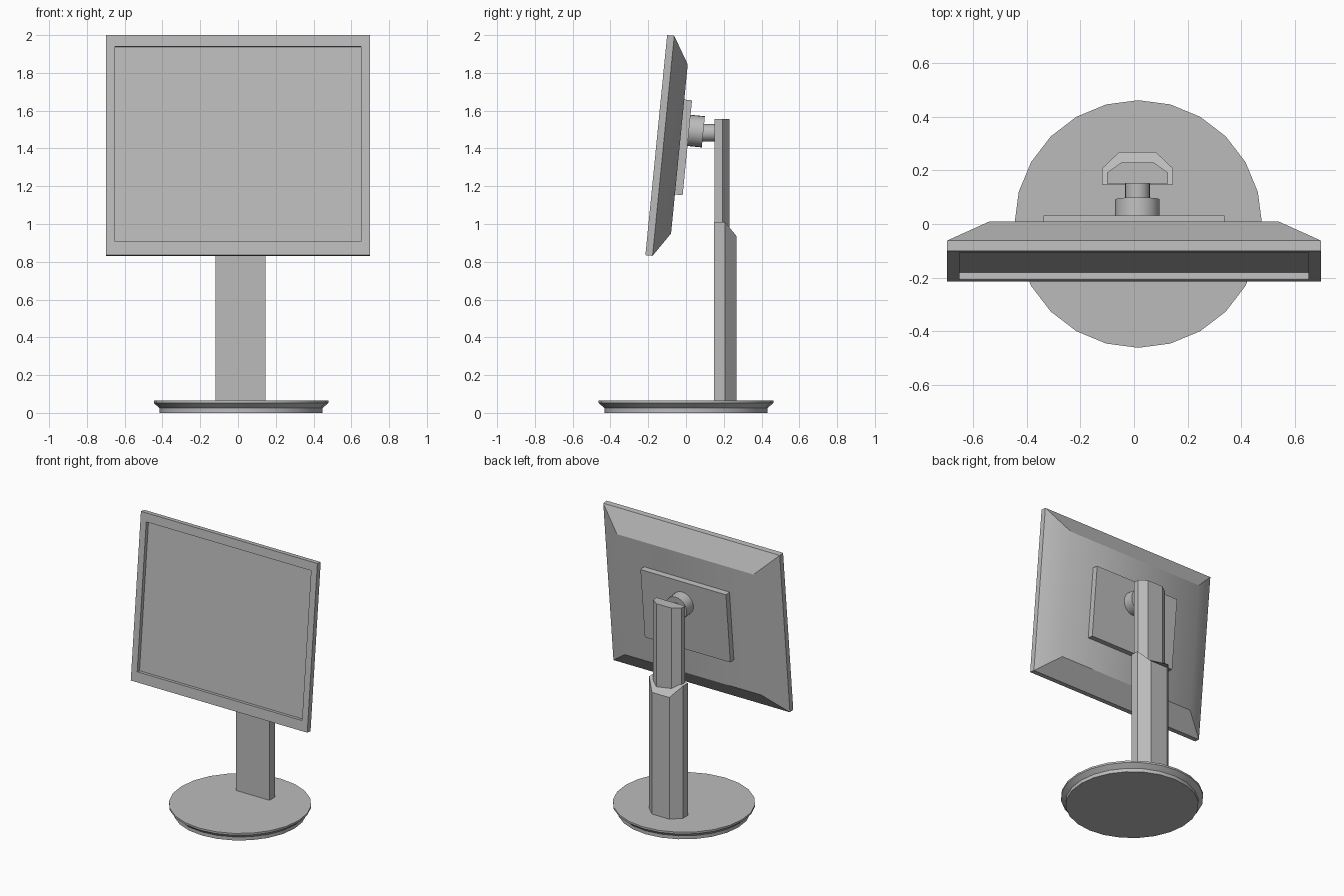
import bpy, bmesh, math
from mathutils import Matrix, Vector

cube = bpy.data.objects.get("Cube")
if cube:
    bpy.data.objects.remove(cube, do_unlink=True)

grey = bpy.data.materials.new("light_grey")
grey.use_nodes = True
grey.diffuse_color = (0.5, 0.5, 0.5, 1)
grey.node_tree.nodes["Principled BSDF"].inputs["Base Color"].default_value = (0.5, 0.5, 0.5, 1)

CENTRE = 0.013          # the stand sits slightly off the screen's centre line
# Frame of the tilted screen: origin at the bottom of its front face
TILT = Matrix.Translation((0, -0.215, 0.835)) @ Matrix.Rotation(-math.atan2(0.115, 1.165), 4, 'X')


def loft(name, rings, matrix=Matrix()):
    """Skin equal-length rings of points and cap both ends."""
    bm = bmesh.new()
    loops = [[bm.verts.new(p) for p in ring] for ring in rings]
    n = len(loops[0])
    for a, b in zip(loops, loops[1:]):
        for i in range(n):
            j = (i + 1) % n
            bm.faces.new((a[i], a[j], b[j], b[i]))
    bm.faces.new(loops[0][::-1])
    bm.faces.new(loops[-1])
    bmesh.ops.recalc_face_normals(bm, faces=bm.faces)
    mesh = bpy.data.meshes.new(name)
    bm.to_mesh(mesh)
    bm.free()
    mesh.materials.append(grey)
    obj = bpy.data.objects.new(name, mesh)
    obj.matrix_world = matrix
    bpy.context.collection.objects.link(obj)
    bpy.ops.object.select_all(action='DESELECT')
    obj.select_set(True)
    bpy.context.view_layer.objects.active = obj
    bpy.ops.object.shade_smooth_by_angle(angle=math.radians(30))
    return obj


def rect(half, low, high, depth):
    return [(-half, depth, low), (half, depth, low), (half, depth, high), (-half, depth, high)]


def circle(radius, centre, axis, sides=24):
    """Ring round the y or z axis."""
    ring = []
    for i in range(sides):
        a = 2 * math.pi * i / sides
        c, s = radius * math.cos(a), radius * math.sin(a)
        ring.append(Vector(centre) + Vector((c, s, 0) if axis == 'z' else (c, 0, s)))
    return ring


def post(name, wide, narrow, front, shoulder, back, bottom, top, back_top):
    """Upright with chamfered rear corners and a sloping rear top."""
    plan = [(-wide, front), (wide, front), (wide, shoulder),
            (narrow, back), (-narrow, back), (-wide, shoulder)]
    low = [(CENTRE + x, y, bottom) for x, y in plan]
    high = [(CENTRE + x, y, back_top if y == back else top) for x, y in plan]
    return loft(name, [low, high])


# Screen housing: recessed panel, bezel, rim and sloped back
loft("screen", [rect(0.652, 0.072, 1.11, 0.027), rect(0.652, 0.072, 1.11, 0),
                rect(0.698, 0, 1.171, 0), rect(0.698, 0, 1.171, 0.038),
                rect(0.54, 0.128, 1.027, 0.124)], TILT)

# Mounting plate and tilt hub on the back of the screen
loft("mounting_plate", [rect(0.338, 0.335, 0.84, 0.12), rect(0.338, 0.335, 0.84, 0.165)], TILT)
loft("tilt_hub", [circle(0.083, (CENTRE, d, 0.68), 'y') for d in (0.16, 0.241)], TILT)
loft("hub_arm", [circle(0.046, (CENTRE, y, 1.483), 'y') for y in (0.06, 0.17)])

# Telescoping stand
post("upper_post", 0.113, 0.06, 0.152, 0.192, 0.23, 0.9, 1.557, 1.557)
post("lower_post", 0.133, 0.069, 0.148, 0.207, 0.268, 0.055, 1.01, 0.935)

# Round base with an undercut edge
profile = [(0.431, 0), (0.431, 0.025), (0.437, 0.03), (0.462, 0.052), (0.462, 0.065)]
loft("base", [circle(r, (0.016, 0, z), 'z') for r, z in profile])
